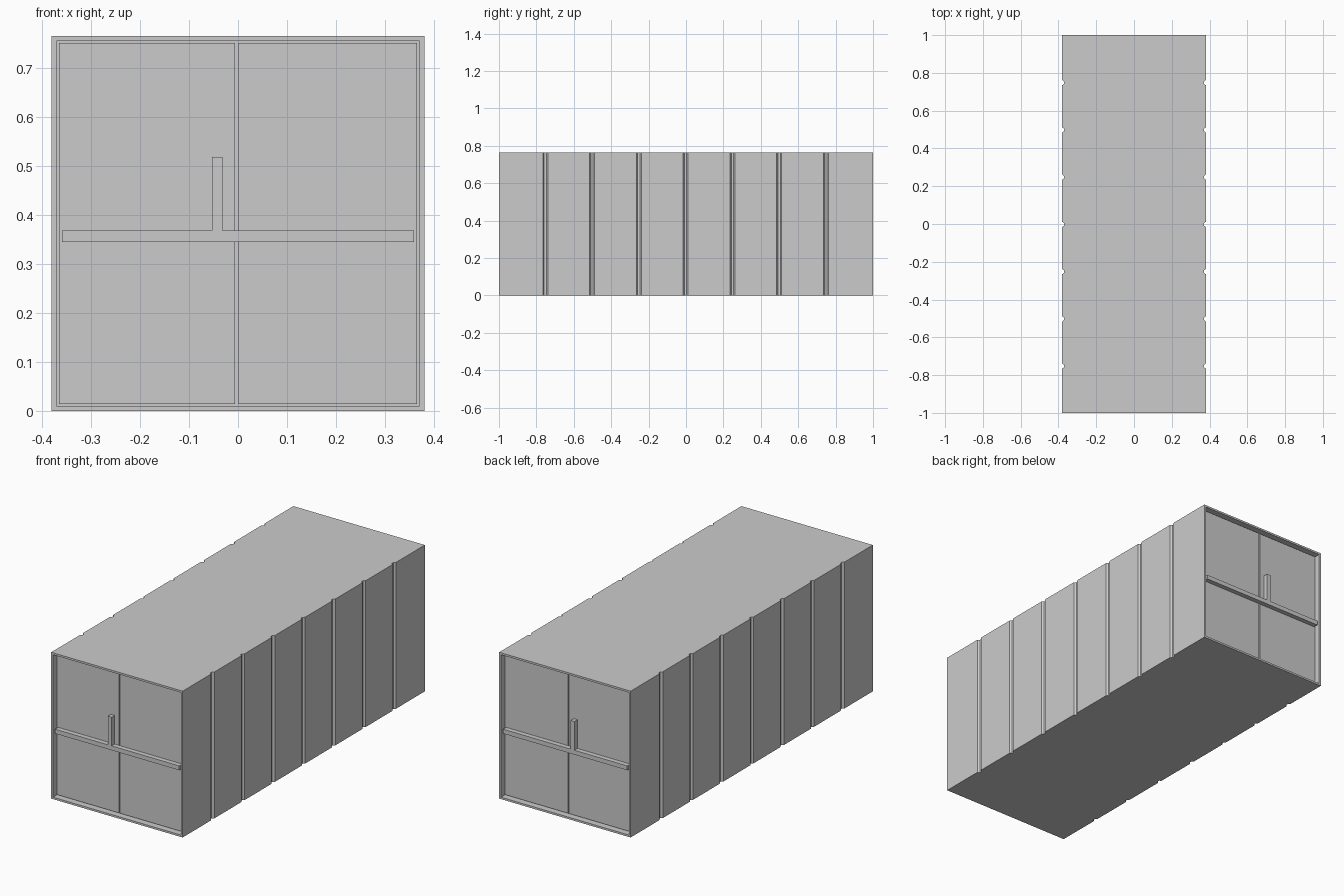
import bpy, bmesh

if "Cube" in bpy.data.objects:
    bpy.data.objects.remove(bpy.data.objects["Cube"])

W, L, H = 0.38, 1.0, 0.765      # half width, half length, height
RIM, DOOR_Y, BACK_Y = 0.0145, 0.973, 0.965


def finish(bm, name):
    bmesh.ops.recalc_face_normals(bm, faces=bm.faces)
    me = bpy.data.meshes.new(name)
    bm.to_mesh(me)
    bm.free()
    ob = bpy.data.objects.new(name, me)
    bpy.context.collection.objects.link(ob)
    return ob


def prism(points, vec):
    """Extrude a closed outline along vec."""
    bm = bmesh.new()
    face = bm.faces.new([bm.verts.new(p) for p in points])
    ext = bmesh.ops.extrude_face_region(bm, geom=[face], use_keep_orig=True)
    verts = [g for g in ext["geom"] if isinstance(g, bmesh.types.BMVert)]
    bmesh.ops.translate(bm, verts=verts, vec=vec)
    bmesh.ops.recalc_face_normals(bm, faces=bm.faces)
    return bm


# container body: plan outline with seven trapezoid grooves down each side
side = [(W, -L)]
for i in range(-3, 4):
    c = i * 0.25 - 0.002
    side += [(W, c - 0.0135), (W - 0.01, c - 0.006),
             (W - 0.01, c + 0.006), (W, c + 0.0135)]
side.append((W, L))
outline = side + [(-x, y) for x, y in reversed(side)]
bm = prism([(x, y, 0) for x, y in outline], (0, 0, H))

# recessed doorway at each end
ends = [f for f in bm.faces if abs(f.normal.y) > 0.99
        and abs(f.calc_center_median().y) > L - 0.001]
bmesh.ops.inset_individual(bm, faces=ends, thickness=RIM)
for f in bmesh.ops.extrude_discrete_faces(bm, faces=ends)["faces"]:
    s = 1 if f.calc_center_median().y > 0 else -1
    bmesh.ops.translate(bm, verts=f.verts, vec=(0, -s * (L - BACK_Y), 0))
finish(bm, "container_body")

# door leaves and latch at both ends
X = W - RIM
for s, end in ((-1, "front"), (1, "back")):
    for x0, x1, label in ((-X, -0.006, "left"), (0.0, X, "right")):
        rect = [(x0, RIM), (x1, RIM), (x1, H - RIM), (x0, H - RIM)]
        finish(prism([(x, s * BACK_Y, z) for x, z in rect],
                     (0, s * (DOOR_Y - BACK_Y), 0)), f"{end}_door_{label}")
    # horizontal locking bar with upright handle, one T-shaped piece
    latch = [(-0.359, 0.345), (0.359, 0.345), (0.359, 0.368), (-0.032, 0.368),
             (-0.032, 0.518), (-0.053, 0.518), (-0.053, 0.368), (-0.359, 0.368)]
    finish(prism([(x, s * DOOR_Y, z) for x, z in latch],
                 (0, s * (0.998 - DOOR_Y), 0)), f"{end}_locking_bar")
